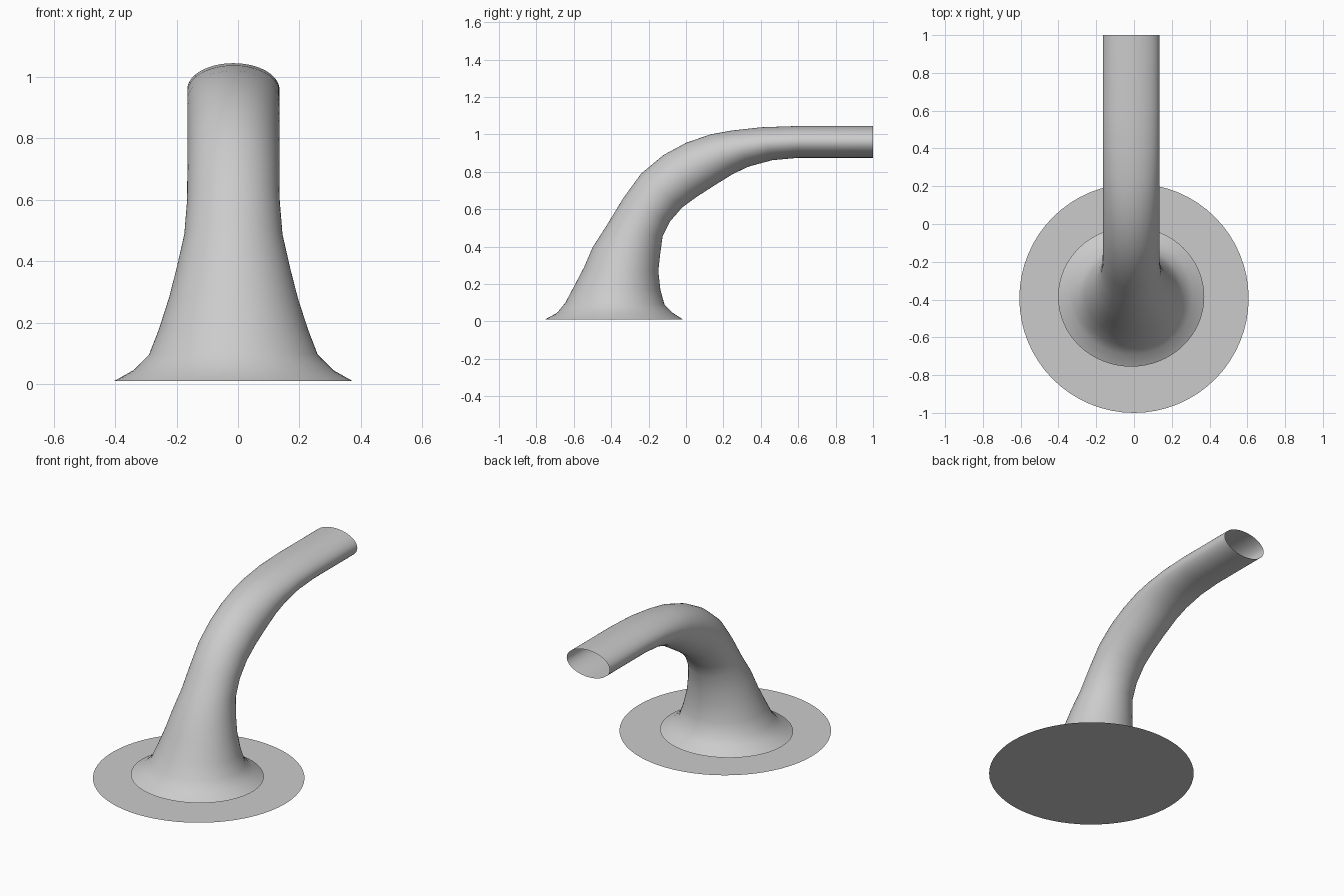
import bpy, bmesh, math
from mathutils import Vector

if "Cube" in bpy.data.objects:
    bpy.data.objects.remove(bpy.data.objects["Cube"])

SEG = 64
CX = -0.015


def make_object(name, bm):
    mesh = bpy.data.meshes.new(name)
    bm.to_mesh(mesh)
    bm.free()
    obj = bpy.data.objects.new(name, mesh)
    bpy.context.collection.objects.link(obj)
    return obj


# base plate: a thin, single-sided disc
bm = bmesh.new()
bmesh.ops.create_circle(bm, cap_ends=True, segments=SEG, radius=0.607)
bmesh.ops.translate(bm, verts=bm.verts, vec=(0, -0.393, 0))
make_object("base_plate", bm)

# spout: elliptical sections (outer y, outer z, inner y, inner z, half width)
sections = [
    (-0.755, 0.010, -0.015, 0.010, 0.387),
    (-0.690, 0.045, -0.070, 0.045, 0.325),
    (-0.645, 0.100, -0.115, 0.090, 0.275),
    (-0.600, 0.185, -0.137, 0.170, 0.243),
    (-0.545, 0.290, -0.148, 0.270, 0.210),
    (-0.500, 0.395, -0.138, 0.360, 0.185),
    (-0.420, 0.520, -0.125, 0.455, 0.160),
    (-0.335, 0.660, -0.085, 0.535, 0.151),
    (-0.240, 0.790, -0.020, 0.610, 0.150),
    (-0.120, 0.890, 0.060, 0.668, 0.150),
    (0.000, 0.955, 0.150, 0.726, 0.150),
    (0.130, 1.000, 0.250, 0.788, 0.150),
    (0.240, 1.020, 0.335, 0.828, 0.150),
    (0.400, 1.038, 0.460, 0.862, 0.150),
    (0.600, 1.045, 0.600, 0.875, 0.150),
    (1.000, 1.045, 1.000, 0.875, 0.150),
]
bm = bmesh.new()
rings = []
for oy, oz, iy, iz, w in sections:
    outer, inner = Vector((CX, oy, oz)), Vector((CX, iy, iz))
    mid, half = (outer + inner) / 2, (outer - inner) / 2
    ring = []
    for i in range(SEG):
        a = math.tau * i / SEG
        ring.append(bm.verts.new(mid + half * math.cos(a) + Vector((w * math.sin(a), 0, 0))))
    rings.append(ring)
for lo, hi in zip(rings, rings[1:]):
    for i in range(SEG):
        j = (i + 1) % SEG
        bm.faces.new((lo[i], hi[i], hi[j], lo[j]))
bm.normal_update()
# make the open tube face outwards (the front wall must point to -y)
if bm.faces[:][0].normal.y > 0:
    bmesh.ops.reverse_faces(bm, faces=bm.faces[:])
for f in bm.faces:
    f.smooth = True
make_object("spout", bm)
